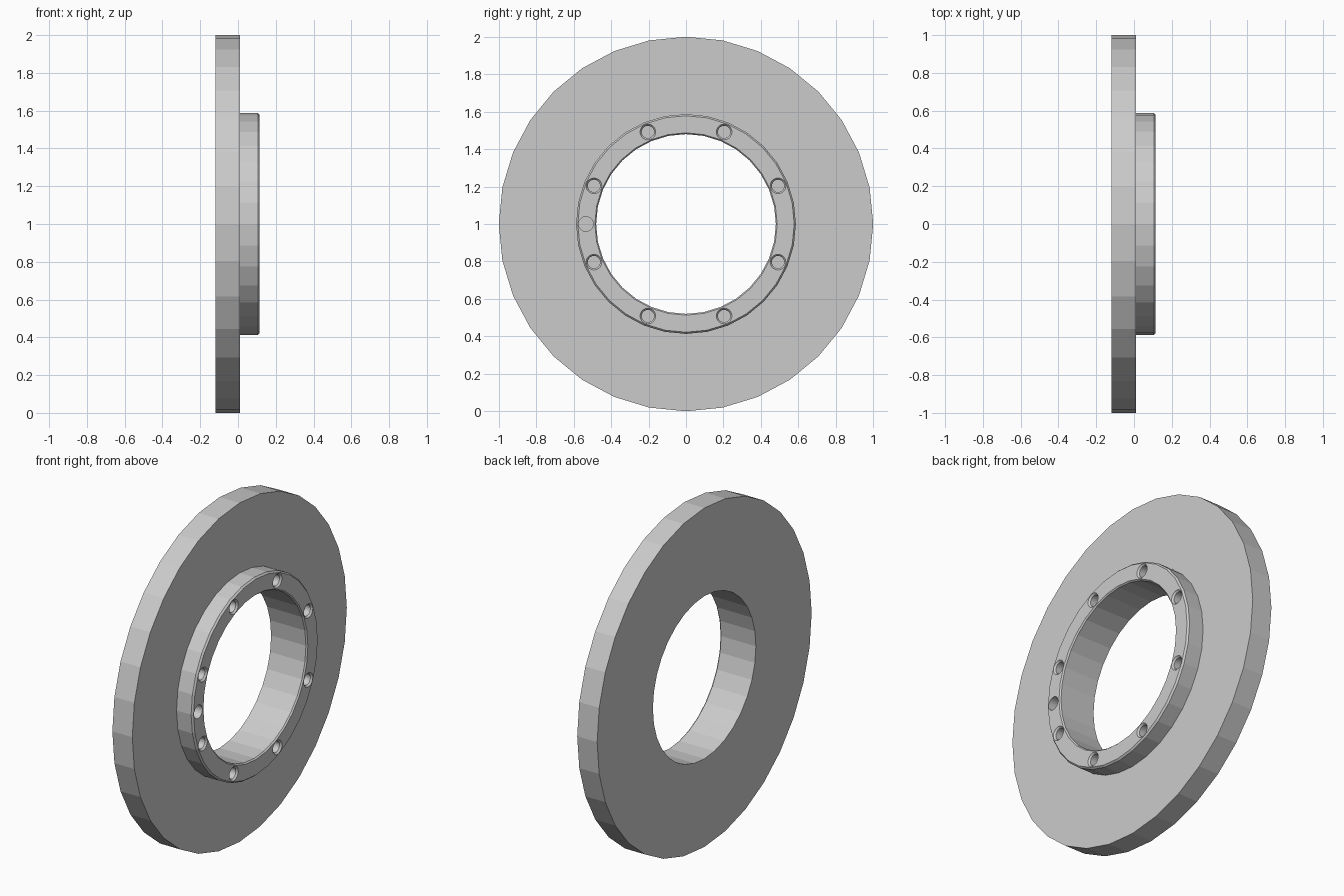
import bpy, bmesh
from math import cos, sin, pi, radians
from mathutils import Matrix

if "Cube" in bpy.data.objects:
    bpy.data.objects.remove(bpy.data.objects["Cube"])


def lathe(name, profile, sides, y=0.0, z=1.0, closed=True, phase=0.0):
    """Revolve (x, radius) points about the x axis."""
    bm = bmesh.new()
    rings = []
    for i in range(sides):
        a = 2 * pi * i / sides + phase
        rings.append([bm.verts.new((x, y + r * cos(a), z + r * sin(a))) for x, r in profile])
    n = len(profile)
    for i in range(sides):
        p, q = rings[i], rings[(i + 1) % sides]
        for j in range(n if closed else n - 1):
            k = (j + 1) % n
            bm.faces.new((p[j], p[k], q[k], q[j]))
    if not closed:
        bm.faces.new([r[0] for r in rings])
        bm.faces.new([r[-1] for r in rings])
    bmesh.ops.recalc_face_normals(bm, faces=bm.faces)
    me = bpy.data.meshes.new(name)
    bm.to_mesh(me)
    bm.free()
    ob = bpy.data.objects.new(name, me)
    bpy.context.collection.objects.link(ob)
    return ob


# Flange disc with raised, chamfered hub ring and central bore
flange = lathe("flange_with_hub", [
    (-0.12, 0.48), (-0.12, 1.0), (0.01, 1.0), (0.01, 0.587),
    (0.105, 0.587), (0.115, 0.578), (0.115, 0.487), (0.107, 0.48)], 32)


def drill(name, profile, y, z):
    cutter = lathe(name, profile, 20, y, z, closed=False)
    cutter.hide_render = True
    cutter.hide_set(True)
    mod = flange.modifiers.new(name, 'BOOLEAN')
    mod.object = cutter
    mod.operation = 'DIFFERENCE'
    mod.solver = 'EXACT'


# Eight countersunk blind bolt holes
for i in range(8):
    a = radians(22.5 + 45 * i)
    drill("bolt_hole_cutter", [(0.0, 0.033), (0.105, 0.033), (0.115, 0.042), (0.13, 0.042)],
          0.532 * cos(a), 1 + 0.532 * sin(a))

# Plain dowel hole
drill("dowel_hole_cutter", [(0.04, 0.039), (0.13, 0.039)], -0.535, 1.0)
